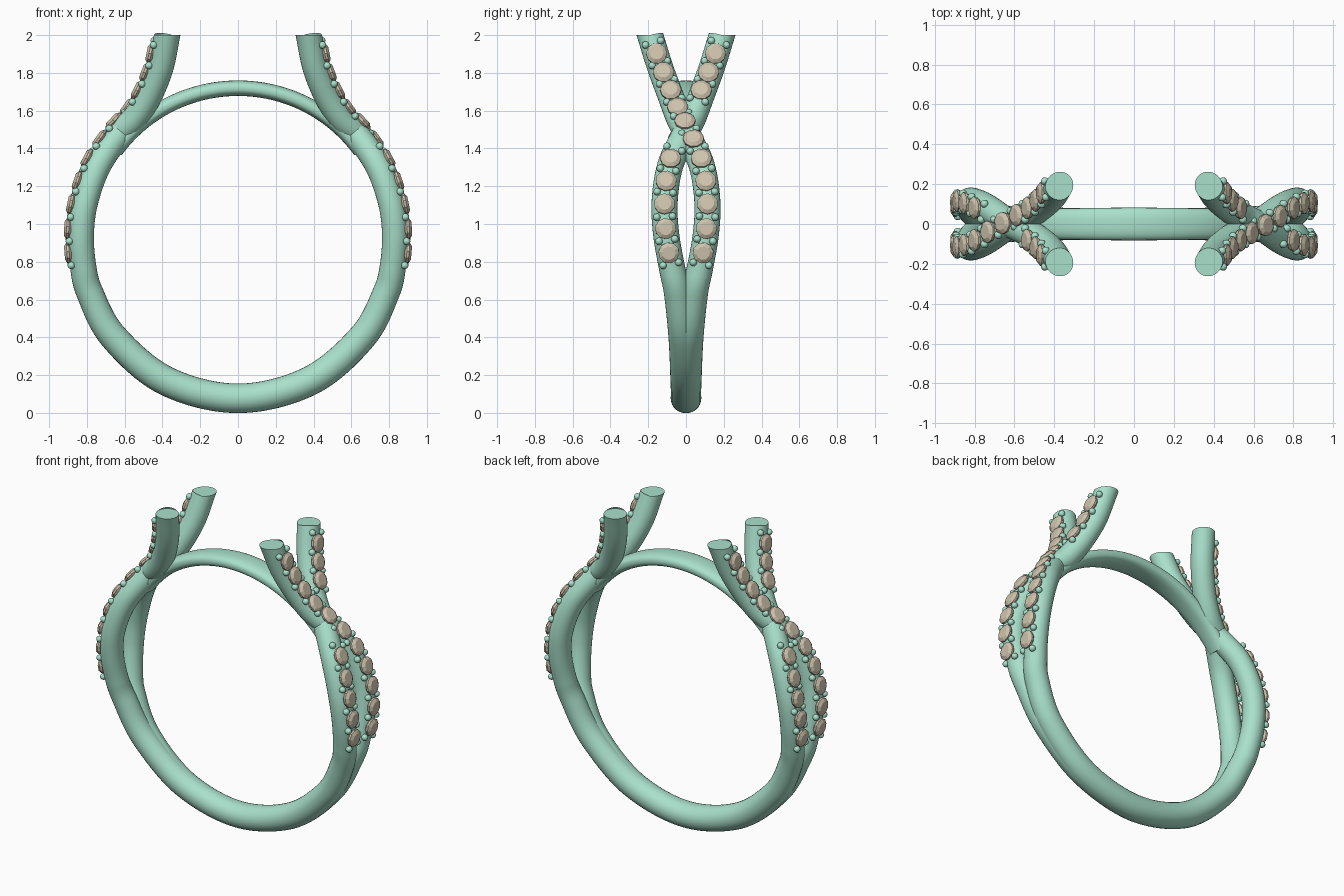
import bpy, bmesh
from math import sin, cos, pi, radians, sqrt, copysign
from mathutils import Vector, Matrix

if "Cube" in bpy.data.objects:
    bpy.data.objects.remove(bpy.data.objects["Cube"])

CZ = 0.917          # centre height of the finger hole
Y = Vector((0, 1, 0))


def material(name, rgb):
    m = bpy.data.materials.new(name)
    m.diffuse_color = (*rgb, 1)
    m.use_nodes = True
    m.node_tree.nodes["Principled BSDF"].inputs["Base Color"].default_value = m.diffuse_color
    return m


METAL = material("mint_metal", (0.40, 0.75, 0.60))
STONE = material("tan_stone", (0.62, 0.55, 0.42))


def finish(bm, name, mat, smooth=True):
    bmesh.ops.recalc_face_normals(bm, faces=bm.faces)
    me = bpy.data.meshes.new(name)
    bm.to_mesh(me)
    bm.free()
    me.materials.append(mat)
    ob = bpy.data.objects.new(name, me)
    bpy.context.collection.objects.link(ob)
    if smooth:
        me.shade_smooth()
        me.set_sharp_from_angle(angle=radians(40))
    return ob


def spline(pts, n=14):
    """Catmull-Rom curve through the points."""
    p = [2 * pts[0] - pts[1]] + pts + [2 * pts[-1] - pts[-2]]
    out = []
    for i in range(1, len(p) - 2):
        a, b, c, d = p[i - 1:i + 3]
        for k in range(n):
            t = k / n
            out.append(0.5 * (2 * b + (c - a) * t + (2 * a - 5 * b + 4 * c - d) * t * t
                              + (3 * b - a - 3 * c + d) * t ** 3))
    return out + [pts[-1]]


def tangent(path, i):
    return (path[min(i + 1, len(path) - 1)] - path[max(i - 1, 0)]).normalized()


def sweep(path, section, name, flat_z=None):
    """section(i) gives (sideways, outward) offsets; flat_z trims the ends level."""
    bm = bmesh.new()
    rings = []
    for i, p in enumerate(path):
        t = tangent(path, i)
        n = t.cross(Y).normalized()
        b = n.cross(t)
        ring = []
        for u, v in section(i):
            q = p + b * u + n * v
            if flat_z and i in (0, len(path) - 1):
                q += t * ((flat_z - q.z) / t.z)
            ring.append(bm.verts.new(q))
        rings.append(ring)
    for r, s in zip(rings, rings[1:]):
        for k in range(len(r)):
            j = (k + 1) % len(r)
            bm.faces.new((r[k], r[j], s[j], s[k]))
    bm.faces.new(rings[0])
    bm.faces.new(rings[-1])
    return finish(bm, name, METAL)


# Half strand: from the bottom of the hoop, round the side, over the crossing, up the prong
def polar(deg, r, y):
    a = radians(deg)
    return Vector((r * sin(a), y, CZ - r * cos(a)))


half = [polar(*v) for v in ((0, .84, .003), (27, .839, .004), (52, .836, .018), (70, .833, .045),
                            (80, .832, .075), (92, .832, .105), (104, .834, .113),
                            (118, .838, .083), (132, .84, .004))]
half += [Vector(v) for v in ((.545, -.037, 1.56), (.47, -.082, 1.68),
                             (.41, -.137, 1.83), (.375, -.19, 2.0))]
full = [Vector((-p.x, p.y, p.z)) for p in half[:0:-1]] + half


def strand_section(path):
    def f(i):
        low = max(0, min(1, (0.8 - path[i].z) / 0.6))
        r = 0.069 + 0.009 * low
        return [(r * cos(2 * pi * k / 28), r * sin(2 * pi * k / 28)) for k in range(28)]
    return f


for name, s in (("back_strand", 1), ("front_strand", -1)):
    path = spline([Vector((p.x, p.y * s, p.z)) for p in full])
    sweep(path, strand_section(path), name, 2.0)

# Slim bridge closing the finger hole at the top
arc = [polar(126 + 108 * k / 48, 0.802, 0) for k in range(49)]


def bridge_section(i):
    w = 0.066 + 0.016 * sin(pi * i / 48)
    sq = lambda c, r: copysign(abs(c) ** 0.8, c) * r
    return [(sq(cos(2 * pi * k / 28), w), sq(sin(2 * pi * k / 28), 0.041)) for k in range(28)]


sweep(arc, bridge_section, "top_bridge")

# Stone rows: eleven evenly spaced seats along each strand, with bead pairs between
GEM = ((.036, .021), (.056, .008), (.056, -.004), (.03, -.03))


def add_gem(bm, m):
    rings = [[bm.verts.new(m @ Vector((r * cos(pi * k / 5), r * sin(pi * k / 5), h)))
              for k in range(10)] for r, h in GEM]
    for r, s in zip(rings, rings[1:]):
        for k in range(10):
            j = (k + 1) % 10
            bm.faces.new((r[k], r[j], s[j], s[k]))
    bm.faces.new(rings[0])
    bm.faces.new(rings[-1])


def stone_row(name, ysign, turn, seats):
    path = [p for p in spline([Vector((p.x, p.y * ysign, p.z)) for p in half], 40)]
    dist = [0]
    for a, b in zip(path, path[1:]):
        dist.append(dist[-1] + (b - a).length)
    at_z = lambda z: next(d for d, p in zip(dist, path) if p.z >= z)
    lo, hi = at_z(0.85), at_z(1.885)
    spin = Matrix.Rotation(turn, 4, 'Z')

    def frame(seat):
        d = lo + (hi - lo) * seat / 10
        i = next(k for k, v in enumerate(dist) if v >= d)
        t = tangent(path, i)
        n = t.cross(Y).normalized()
        if n.x < 0:
            n = -n
        b = n.cross(t)
        m = Matrix((t, b, n)).transposed().to_4x4()
        m.translation = path[i]
        return spin @ m

    gems, beads = bmesh.new(), bmesh.new()
    for s in seats:
        add_gem(gems, frame(s) @ Matrix.Translation((0, 0, 0.069)))
    for g in sorted({s + o for s in seats for o in (-.5, .5)}):
        for side in (-1, 1):
            bmesh.ops.create_uvsphere(beads, u_segments=12, v_segments=8, radius=0.02,
                                      matrix=frame(g) @ Matrix.Translation((0, side * .042, .061)))
    finish(gems, name + "_stones", STONE, False)
    finish(beads, name + "_beads", METAL)


# Same rows on both shoulders, turned half way round
for label, turn in (("right", 0), ("left", pi)):
    stone_row(label + "_over_row", 1, turn, list(range(11)))
    stone_row(label + "_under_row", -1, turn, [0, 1, 2, 3, 4, 8, 9, 10])
